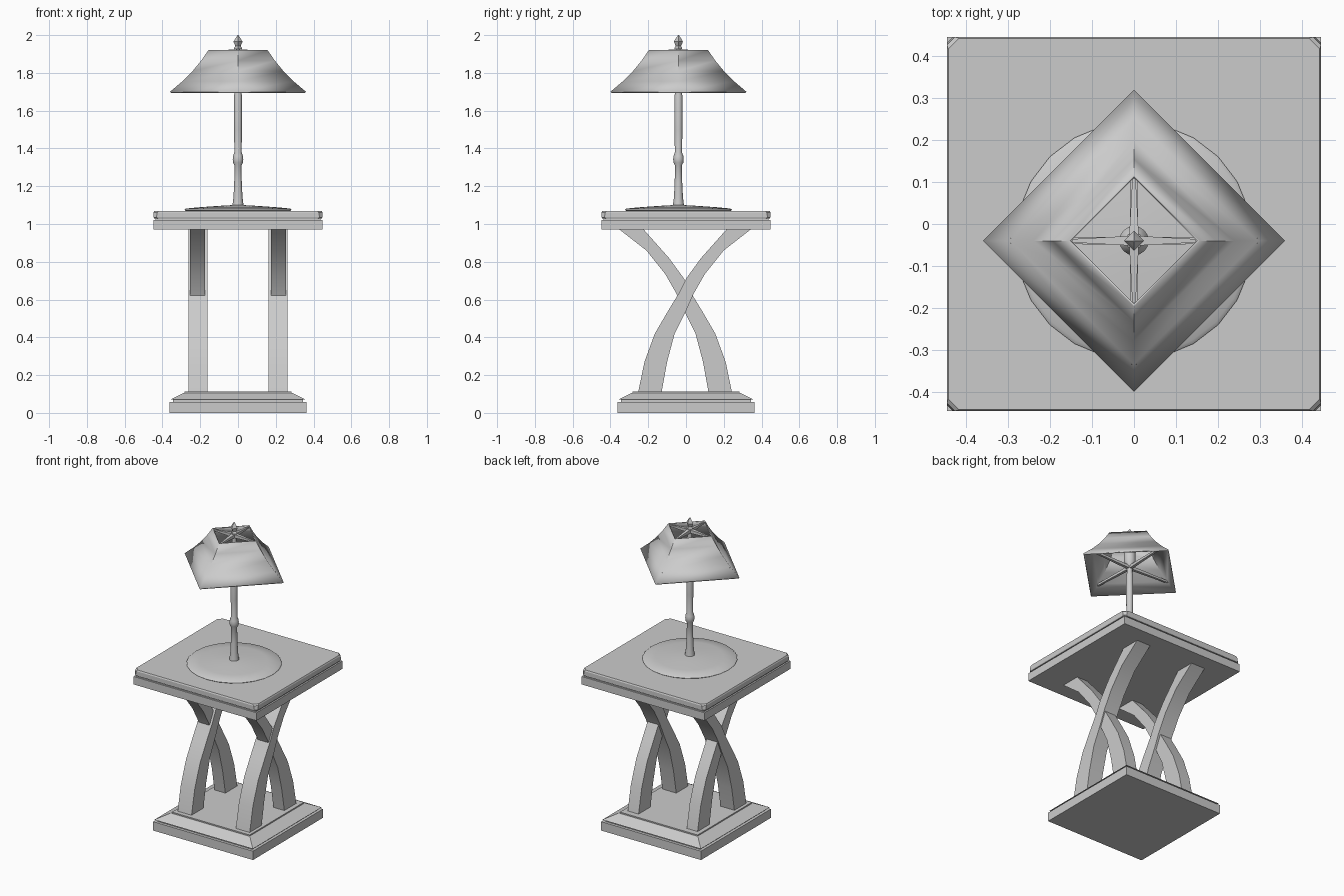
import bpy, bmesh, math
from mathutils import Vector

if "Cube" in bpy.data.objects:
    bpy.data.objects.remove(bpy.data.objects["Cube"])

grey = bpy.data.materials.new("plain_grey")
grey.use_nodes = True
grey.diffuse_color = (0.6, 0.6, 0.6, 1)
grey.node_tree.nodes["Principled BSDF"].inputs["Base Color"].default_value = grey.diffuse_color

LAMP_Y = -0.04


def finish(name, bm, smooth=None):
    bmesh.ops.recalc_face_normals(bm, faces=bm.faces)
    mesh = bpy.data.meshes.new(name)
    bm.to_mesh(mesh)
    bm.free()
    obj = bpy.data.objects.new(name, mesh)
    bpy.context.collection.objects.link(obj)
    mesh.materials.append(grey)
    if smooth:
        bpy.ops.object.select_all(action='DESELECT')
        obj.select_set(True)
        bpy.context.view_layer.objects.active = obj
        bpy.ops.object.shade_smooth_by_angle(angle=math.radians(smooth))
    return obj


def loft(name, rings, closed=True, smooth=None):
    """Skin equal-length rings of points, optionally capping both ends."""
    bm = bmesh.new()
    loops = [[bm.verts.new(p) for p in ring] for ring in rings]
    n = len(loops[0])
    for a, b in zip(loops, loops[1:]):
        for i in range(n):
            j = (i + 1) % n
            bm.faces.new((a[i], a[j], b[j], b[i]))
    if closed:
        bm.faces.new(loops[0])
        bm.faces.new(loops[-1])
    return finish(name, bm, smooth)


def square(h, z, cut=0.0):
    if not cut:
        return [(-h, -h, z), (h, -h, z), (h, h, z), (-h, h, z)]
    c = h - cut
    return [(-c, -h, z), (c, -h, z), (h, -c, z), (h, c, z),
            (c, h, z), (-c, h, z), (-h, c, z), (-h, -c, z)]


def lathe(name, profile, sides, closed=True, smooth=None):
    rings = []
    for r, z in profile:
        angles = [math.tau * i / sides for i in range(sides)]
        rings.append([(r * math.cos(a), LAMP_Y + r * math.sin(a), z) for a in angles])
    return loft(name, rings, closed, smooth)


def bar(name, start, end, w0, w1):
    """Tapered square rod between two points."""
    start, end = Vector(start), Vector(end)
    along = (end - start).normalized()
    side = along.cross(Vector((0, 0, 1))).normalized()
    up = side.cross(along)
    rings = [[p + side * sx * w + up * sz * w for sx, sz in ((-1, -1), (1, -1), (1, 1), (-1, 1))]
             for p, w in ((start, w0), (end, w1))]
    return loft(name, rings)


# Stepped foot
loft("foot_slab", [square(0.363, 0), square(0.363, 0.058)])
loft("foot_groove", [square(0.345, 0.056), square(0.345, 0.072)])
loft("foot_slope", [square(0.358, 0.07), square(0.292, 0.104)])
loft("foot_plate", [square(0.282, 0.1), square(0.282, 0.112)])

# Table top: two slabs with a shadow groove
loft("top_lower_slab", [square(0.447, 0.97), square(0.447, 1.022)])
loft("top_groove", [square(0.437, 1.02), square(0.437, 1.032)])
loft("top_upper_slab", [square(0.444, 1.03, 0.02), square(0.447, 1.035, 0.015),
                        square(0.447, 1.062, 0.02), square(0.443, 1.07, 0.025)])

# Curved crossing legs: (upper edge y, z, lower edge y, z)
LEG = [(-0.254, 0.105, -0.13, 0.105), (-0.22, 0.27, -0.10, 0.27),
       (-0.165, 0.42, -0.06, 0.42), (-0.095, 0.54, 0.0, 0.54),
       (-0.037, 0.635, 0.04, 0.63), (0.0, 0.71, 0.1, 0.735),
       (0.08, 0.82, 0.2, 0.86), (0.215, 0.972, 0.344, 0.972)]
for side, sx in (("left", 1), ("right", -1)):
    for end, flip, x0, x1 in (("front", 1, 0.161, 0.262), ("back", -1, 0.175, 0.254)):
        shift = -0.01 if flip < 0 else 0
        rings = [[(sx * x0, flip * ya + shift, za), (sx * x1, flip * ya + shift, za),
                  (sx * x1, flip * yb + shift, zb), (sx * x0, flip * yb + shift, zb)]
                 for ya, za, yb, zb in LEG]
        loft(f"{side}_{end}_leg", rings, smooth=20)

# Lamp foot, stem and socket
lathe("lamp_foot", [(0.275, 1.068), (0.284, 1.075), (0.275, 1.082), (0.2, 1.089),
                    (0.1, 1.096), (0.03, 1.1)], 24, smooth=40)
lathe("lamp_stem", [(0.03, 1.095), (0.024, 1.14), (0.02, 1.22), (0.018, 1.31), (0.026, 1.325),
                    (0.028, 1.343), (0.026, 1.36), (0.019, 1.38), (0.021, 1.5), (0.021, 1.68),
                    (0.016, 1.7), (0.016, 1.8), (0.012, 1.93)], 16, smooth=40)
lathe("lamp_socket", [(0.02, 1.74), (0.035, 1.77), (0.035, 1.85), (0.02, 1.87)], 16, smooth=40)

# Four-sided flared shade with corners on the axes
shade = lathe("lamp_shade", [(0.36, 1.7), (0.295, 1.755), (0.24, 1.81), (0.195, 1.865),
                             (0.157, 1.92)], 4, closed=False, smooth=75)
wall = shade.modifiers.new("wall", 'SOLIDIFY')
wall.thickness = 0.008
wall.offset = -1

# Shade supports, near the rim and at the opening
for i in range(4):
    dx, dy = math.cos(i * math.pi / 2), math.sin(i * math.pi / 2)
    bar(f"upper_support_{i + 1}", (0, LAMP_Y, 1.915), (0.148 * dx, LAMP_Y + 0.148 * dy, 1.91), 0.012, 0.004)
    bar(f"lower_support_{i + 1}", (0, LAMP_Y, 1.735), (0.295 * dx, LAMP_Y + 0.295 * dy, 1.745), 0.01, 0.006)

# Faceted finial
lathe("finial", [(0.02, 1.92), (0.02, 1.935), (0.014, 1.942), (0.024, 1.965), (0.016, 1.98),
                 (0.002, 2.0)], 4)
